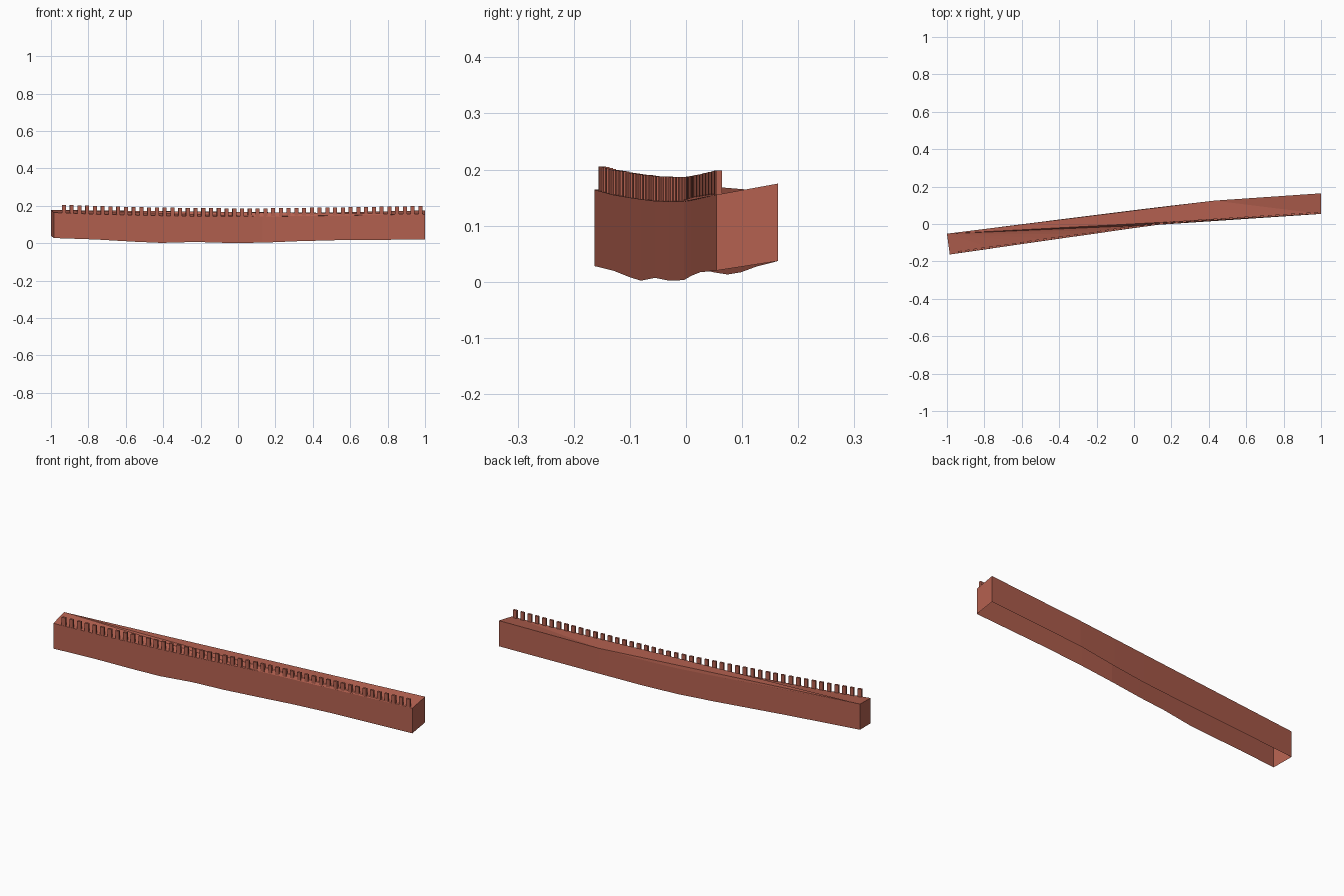
import bpy
import bmesh
from mathutils import Vector

cube = bpy.data.objects.get("Cube")
if cube:
    bpy.data.objects.remove(cube, do_unlink=True)

brick = bpy.data.materials.new("red_brick")
brick.use_nodes = True
colour = (0.46, 0.12, 0.08, 1)
brick.diffuse_color = colour
brick.node_tree.nodes["Principled BSDF"].inputs["Base Color"].default_value = colour

# Wall stations: x, y, bottom z, top z
FRONT = [(-0.985, -0.163, 0.028, 0.164), (-0.755, -0.13, 0.02, 0.155),
         (-0.55, -0.1, 0.008, 0.15), (-0.41, -0.08, 0.002, 0.147),
         (-0.23, -0.055, 0.007, 0.144), (-0.06, -0.03, 0.002, 0.143),
         (0.13, -0.004, 0.003, 0.143), (0.32, 0.01, 0.011, 0.145),
         (0.55, 0.025, 0.017, 0.148), (1, 0.054, 0.02, 0.155)]
BACK = [(-1, -0.052, 0.04, 0.178), (-0.6, -0.002, 0.03, 0.165),
        (-0.2, 0.049, 0.017, 0.154), (0, 0.074, 0.013, 0.151),
        (0.2, 0.098, 0.017, 0.154), (0.43, 0.125, 0.027, 0.163),
        (1, 0.164, 0.037, 0.175)]


def finish(bm, name):
    bmesh.ops.recalc_face_normals(bm, faces=bm.faces)
    mesh = bpy.data.meshes.new(name)
    bm.to_mesh(mesh)
    bm.free()
    mesh.materials.append(brick)
    obj = bpy.data.objects.new(name, mesh)
    bpy.context.collection.objects.link(obj)


def edge_point(x):
    """Position on the top front edge of the wall at a given x."""
    for a, b in zip(FRONT, FRONT[1:]):
        if x <= b[0]:
            t = (x - a[0]) / (b[0] - a[0])
            return Vector((x, a[1] + t * (b[1] - a[1]), a[3] + t * (b[3] - a[3]))), \
                Vector((b[0] - a[0], b[1] - a[1], 0)).normalized()


# Wall body: four sides, open underneath
bm = bmesh.new()
rows = []
for side in (FRONT, BACK):
    low = [bm.verts.new((x, y, z)) for x, y, z, _ in side]
    high = [bm.verts.new((x, y, z)) for x, y, _, z in side]
    rows.append((low, high))
    for i in range(len(side) - 1):
        bm.faces.new((low[i], low[i + 1], high[i + 1], high[i]))
(f_low, f_high), (b_low, b_high) = rows
for i in (0, -1):
    bm.faces.new((f_low[i], b_low[i], b_high[i], f_high[i]))

# Wall top: folded along a diagonal, each half fanned from both diagonal ends
start, end = b_high[0], f_high[-1]


def fan(chain, split):
    for i in range(len(chain) - 1):
        apex = start if i < split else end
        if apex not in chain[i:i + 2]:
            bm.faces.new((apex, chain[i], chain[i + 1]))
    if chain[split] not in (start, end):
        bm.faces.new((start, chain[split], end))


fan(f_high, 6)
fan(b_high, 5)
finish(bm, "wall_body")

# Battlements along the front edge
bm = bmesh.new()
COUNT, WIDTH, DEPTH, HEIGHT = 47, 0.021, 0.011, 0.044
for i in range(COUNT):
    x = -0.93 + 1.905 * i / (COUNT - 1)
    base, along = edge_point(x)
    inward = Vector((-along.y, along.x, 0))
    corners = []
    for z in (-0.003, HEIGHT):
        for u, v in ((-1, 0), (1, 0), (1, 1), (-1, 1)):
            p = base + along * u * WIDTH / 2 + inward * (0.0005 + v * DEPTH)
            corners.append(bm.verts.new(p + Vector((0, 0, z))))
    bm.faces.new(corners[:4])
    bm.faces.new(corners[4:])
    for k in range(4):
        n = (k + 1) % 4
        bm.faces.new((corners[k], corners[n], corners[n + 4], corners[k + 4]))
finish(bm, "battlements")
